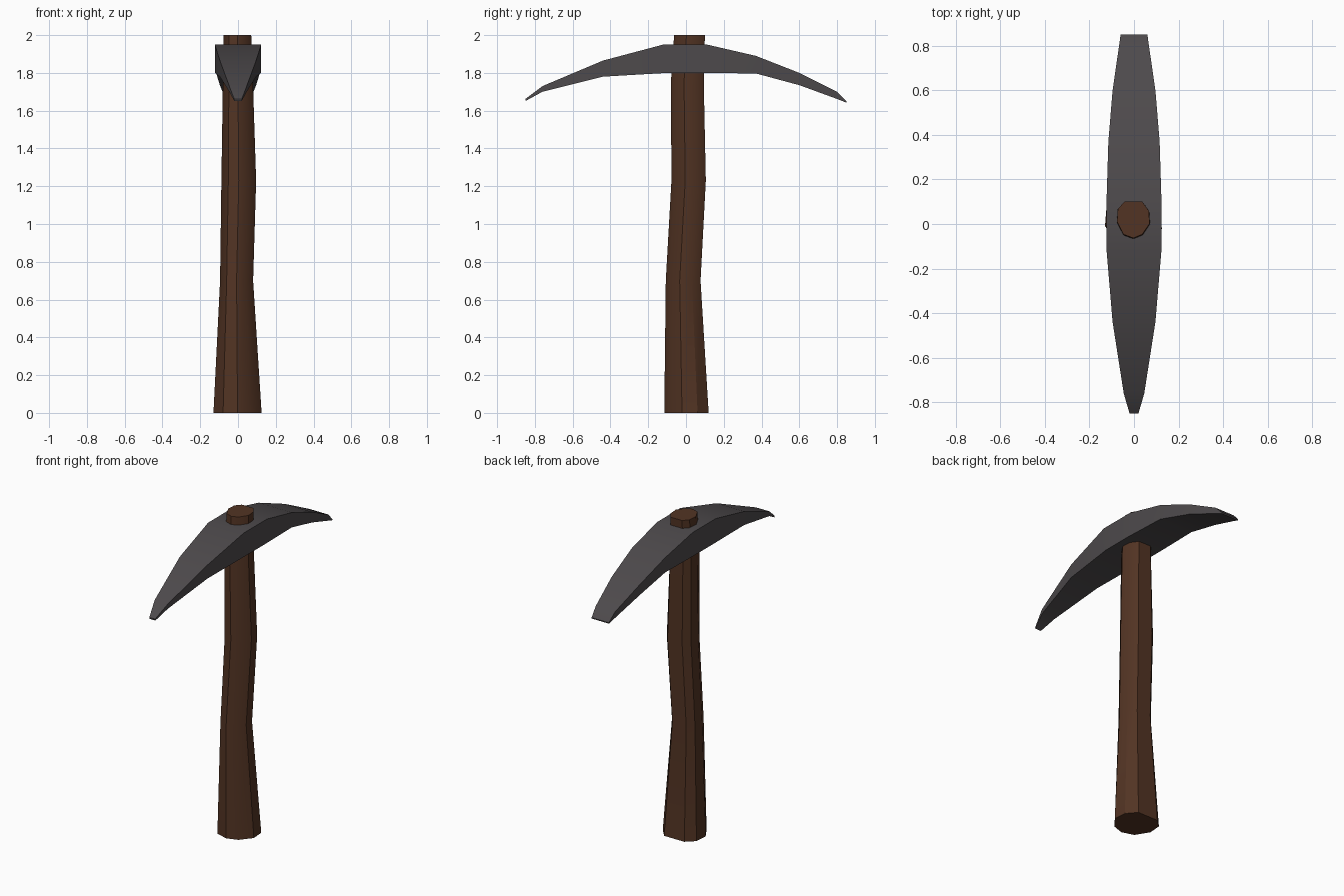
import bpy, bmesh

if "Cube" in bpy.data.objects:
    bpy.data.objects.remove(bpy.data.objects["Cube"])


def material(name, rgb):
    m = bpy.data.materials.new(name)
    m.diffuse_color = (*rgb, 1)
    m.use_nodes = True
    m.node_tree.nodes["Principled BSDF"].inputs["Base Color"].default_value = m.diffuse_color
    return m


def loft(name, rings, mat, smooth):
    """Skin a list of equal-length rings and cap both ends."""
    bm = bmesh.new()
    loops = [[bm.verts.new(p) for p in ring] for ring in rings]
    n = len(loops[0])
    for a, b in zip(loops, loops[1:]):
        for i in range(n):
            j = (i + 1) % n
            bm.faces.new((a[i], a[j], b[j], b[i]))
    bm.faces.new(loops[0][::-1])
    bm.faces.new(loops[-1])
    bmesh.ops.recalc_face_normals(bm, faces=bm.faces)
    me = bpy.data.meshes.new(name)
    bm.to_mesh(me)
    bm.free()
    ob = bpy.data.objects.new(name, me)
    bpy.context.collection.objects.link(ob)
    me.materials.append(mat)
    bpy.context.view_layer.objects.active = ob
    ob.select_set(True)
    bpy.ops.object.shade_smooth_by_angle(angle=smooth)
    ob.select_set(False)
    return ob


wood = material("wood", (0.085, 0.034, 0.017))
iron = material("iron", (0.075, 0.068, 0.072))

# Handle: one hand-carved outline (unit box), fitted to each height
outline = [(0.0, -1), (0.55, -0.8), (1, -0.2), (0.95, 0.5), (0.55, 1),
           (-0.55, 1), (-0.95, 0.6), (-1, -0.1), (-0.6, -0.8)]
# z, x min, x max, y min, y max
stations = [(0, -0.13, 0.125, -0.115, 0.12),
            (0.7, -0.095, 0.08, -0.107, 0.077),
            (1.23, -0.088, 0.096, -0.077, 0.105),
            (1.75, -0.08, 0.079, -0.08, 0.094),
            (2, -0.076, 0.07, -0.063, 0.1)]
rings = []
for z, x0, x1, y0, y1 in stations:
    rings.append([((x0 + x1) / 2 + u * (x1 - x0) / 2,
                   (y0 + y1) / 2 + v * (y1 - y0) / 2, z) for u, v in outline])
loft("handle", rings, wood, 0.6)

# Pick head: half width, then (y, z) of top and bottom edge; point at front, chisel at back
sections = [(0.02, (-0.85, 1.662), (-0.848, 1.652)),
            (0.046, (-0.76, 1.73), (-0.76, 1.70)),
            (0.096, (-0.44, 1.865), (-0.44, 1.78)),
            (0.123, (-0.12, 1.95), (-0.1, 1.80)),
            (0.123, (0.11, 1.95), (0.1, 1.80)),
            (0.115, (0.37, 1.89), (0.37, 1.797)),
            (0.096, (0.6, 1.80), (0.6, 1.735)),
            (0.067, (0.8, 1.70), (0.8, 1.662)),
            (0.06, (0.85, 1.65), (0.848, 1.643))]
rings = [[(-w, *t), (w, *t), (w, *b), (-w, *b)] for w, t, b in sections]
loft("pick_head", rings, iron, 0.4)
